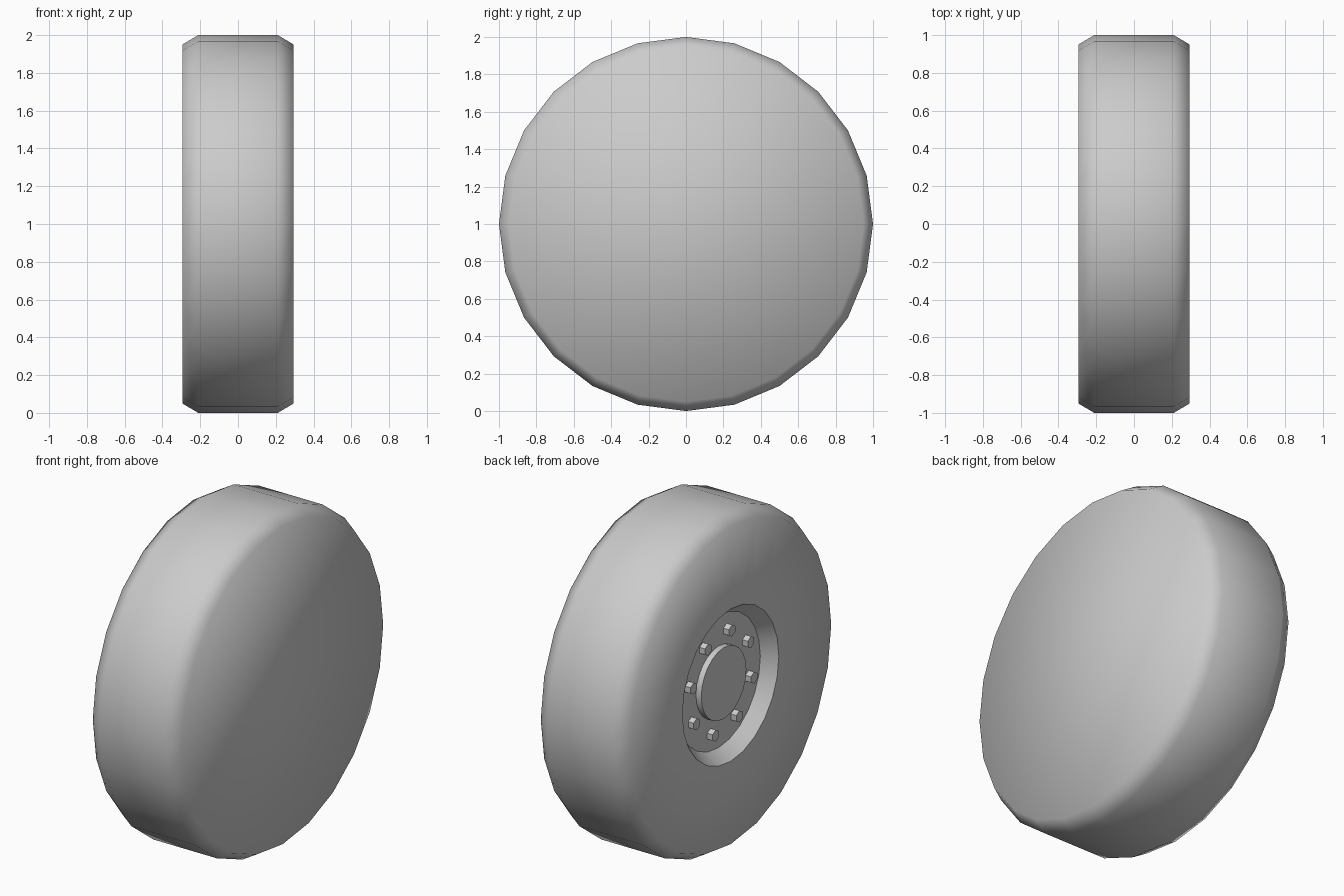
import bpy, bmesh
from math import sin, cos, tau, radians

if "Cube" in bpy.data.objects:
    bpy.data.objects.remove(bpy.data.objects["Cube"])

CZ = 1.0  # axle height


def lathe(name, profile, sides, sharp=(), cy=0.0, cz=CZ, smooth=True):
    """Spin (x, radius) points about an axle along x; both ends are capped."""
    bm = bmesh.new()
    rings = [[bm.verts.new((x, cy + r * sin(tau * i / sides), cz + r * cos(tau * i / sides)))
              for i in range(sides)] for x, r in profile]
    for a, b in zip(rings, rings[1:]):
        for i in range(sides):
            j = (i + 1) % sides
            bm.faces.new((a[i], a[j], b[j], b[i]))
    bm.faces.new(rings[0])
    bm.faces.new(rings[-1])
    bmesh.ops.recalc_face_normals(bm, faces=bm.faces[:])
    for f in bm.faces:
        f.smooth = smooth
    # crisp rings where the profile turns hard
    for k in sharp:
        for i in range(sides):
            bm.edges.get((rings[k][i], rings[k][(i + 1) % sides])).smooth = False
    mesh = bpy.data.meshes.new(name)
    bm.to_mesh(mesh)
    bm.free()
    obj = bpy.data.objects.new(name, mesh)
    bpy.context.collection.objects.link(obj)
    return obj


# Tyre: closed inner side, dished rim on the outer (-x) side
FLOOR = -0.215
lathe("tyre", [(FLOOR, 0.395), (-0.295, 0.455), (-0.295, 0.95), (-0.21, 1.0),
               (0.21, 1.0), (0.295, 0.95)], 24, sharp=(0, 1))

# Hub cap
lathe("hub_cap", [(FLOOR + 0.01, 0.213), (FLOOR - 0.035, 0.213)], 24, sharp=(0, 1))

# Eight hexagonal wheel nuts
for n in range(8):
    a = radians(-15 + 45 * n)
    lathe(f"wheel_nut_{n + 1}", [(FLOOR + 0.01, 0.035), (FLOOR - 0.036, 0.035)], 6,
          cy=0.295 * sin(a), cz=CZ + 0.295 * cos(a), smooth=False)
